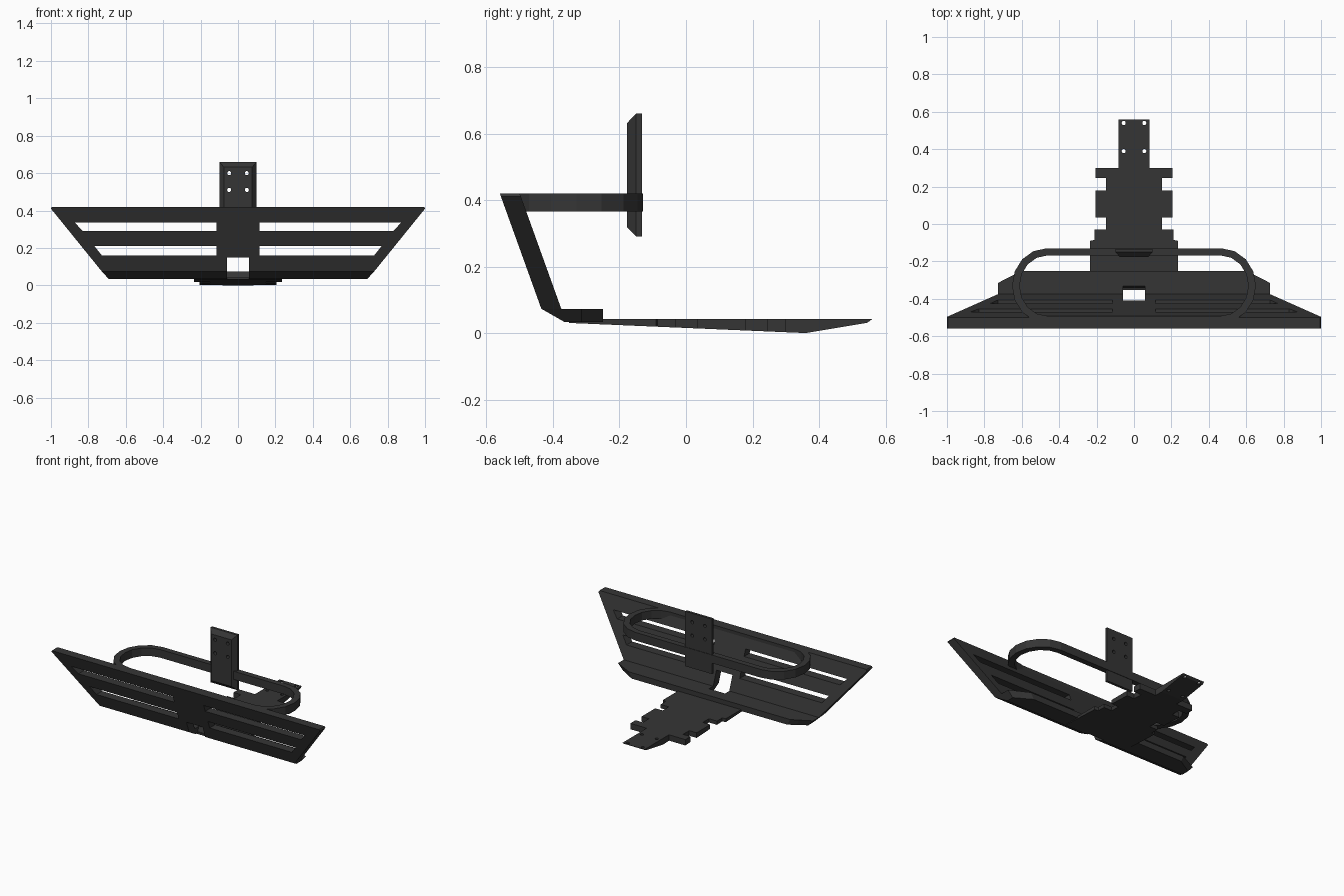
import bpy, bmesh, math

if "Cube" in bpy.data.objects:
    bpy.data.objects.remove(bpy.data.objects["Cube"])

dark = bpy.data.materials.new("charcoal")
dark.diffuse_color = (0.036, 0.036, 0.036, 1)
dark.use_nodes = True
dark.node_tree.nodes["Principled BSDF"].inputs["Base Color"].default_value = dark.diffuse_color


def loft(name, a, b):
    """Closed solid between two matching 3D outlines."""
    bm = bmesh.new()
    va, vb = [bm.verts.new(p) for p in a], [bm.verts.new(p) for p in b]
    bm.faces.new(va[::-1])
    bm.faces.new(vb)
    for i in range(len(va)):
        j = (i + 1) % len(va)
        bm.faces.new((va[i], va[j], vb[j], vb[i]))
    bmesh.ops.recalc_face_normals(bm, faces=bm.faces)
    mesh = bpy.data.meshes.new(name)
    bm.to_mesh(mesh)
    bm.free()
    ob = bpy.data.objects.new(name, mesh)
    bpy.context.collection.objects.link(ob)
    mesh.materials.append(dark)
    return ob


def prism(name, pts, axis, lo, hi):
    """Extrude a 2D outline along one axis."""
    def place(p, d):
        q = list(p)
        q.insert("xyz".index(axis), d)
        return q
    return loft(name, [place(p, lo) for p in pts], [place(p, hi) for p in pts])


def mirror(pts):
    """Complete a right-hand outline with its left half."""
    return pts + [(-p[0], *p[1:]) for p in reversed(pts)]


def boolean(ob, cutter, op="DIFFERENCE", keep=False):
    mod = ob.modifiers.new("cut", "BOOLEAN")
    mod.operation, mod.solver, mod.object = op, "EXACT", cutter
    bpy.context.view_layer.objects.active = ob
    bpy.ops.object.modifier_apply(modifier=mod.name)
    if not keep:
        bpy.data.objects.remove(cutter, do_unlink=True)


def drill(ob, points, axis, lo, hi, r=0.011):
    for u, v in points:
        ring = [(u + r * math.cos(k * math.pi / 6), v + r * math.sin(k * math.pi / 6))
                for k in range(12)]
        boolean(ob, prism("drill", ring, axis, lo, hi))


# Sloped front panel with four slots
panel = prism("front_panel", mirror([(0.727, 0.073), (1, 0.41), (0.995, 0.42)]), "y", 0, 0.06)
for s in (1, -1):
    for slot in ([(0.115, 0.29), (0.83, 0.29), (0.872, 0.335), (0.115, 0.335)],
                 [(0.115, 0.16), (0.728, 0.16), (0.768, 0.21), (0.115, 0.21)]):
        boolean(panel, prism("slot", [(s * x, z) for x, z in slot], "y", -0.1, 0.2))
for v in panel.data.vertices:
    v.co.y += -0.56 + (0.42 - v.co.z) * 0.36

# Bottom lip behind the panel
lip = loft("bottom_lip",
           mirror([(0.69, -0.365, 0.033), (0.69, -0.315, 0.033),
                   (0.63, -0.28, 0.033), (0.58, -0.25, 0.033)]),
           mirror([(0.727, -0.435, 0.073), (0.727, -0.315, 0.073),
                   (0.65, -0.275, 0.073), (0.6, -0.25, 0.073)]))

# Centre opening through panel and lip
notch = prism("notch", [(-0.6, 0.15), (-0.46, 0.15), (-0.36, 0.186), (-0.3, 0.186),
                        (-0.33, 0.074), (-0.352, 0.02), (-0.6, 0.02)], "x", -0.06, 0.06)
boolean(panel, notch, keep=True)
boolean(lip, notch)

# Notched base plate with a wedge-shaped underside
base = prism("base_plate", mirror([
    (0.235, -0.352), (0.235, -0.09), (0.21, -0.085), (0.21, -0.03), (0.15, -0.03),
    (0.15, 0.035), (0.205, 0.035), (0.205, 0.18), (0.15, 0.18), (0.15, 0.245),
    (0.205, 0.245), (0.205, 0.3), (0.083, 0.3), (0.083, 0.56)]), "z", -0.1, 0.2)
boolean(base, prism("wedge", [(-0.365, 0.031), (0.36, 0.0), (0.545, 0.031),
                              (0.56, 0.042), (-0.365, 0.042)], "x", -0.5, 0.5), "INTERSECT")
drill(base, [(s * 0.055, y) for s in (1, -1) for y in (0.39, 0.54)], "z", -0.1, 0.2)

# Rounded hoop behind the top of the panel
def stadium(w, h, r):
    """Long oval outline around the hoop centre."""
    arc = [(w - r + r * math.cos(a), -0.33 + h * math.sin(a))
           for a in [math.radians(-90 + 22.5 * k) for k in range(9)]]
    return mirror(arc)

hoop = prism("hoop", stadium(0.652, 0.2, 0.185), "z", 0.365, 0.42)
boolean(hoop, prism("hoop_hole", stadium(0.612, 0.162, 0.15), "z", 0.2, 0.6))

# Upright mounting plate with chamfered front edges
def rect(w, lo, hi, y):
    return [(-w, y, lo), (w, y, lo), (w, y, hi), (-w, y, hi)]

mount = loft("mounting_plate", rect(0.1, 0.29, 0.66, -0.133), rect(0.1, 0.29, 0.66, -0.15))
chamfer = loft("mounting_plate_front", rect(0.1, 0.29, 0.66, -0.15), rect(0.075, 0.318, 0.632, -0.177))
for part in (mount, chamfer):
    drill(part, [(s * 0.047, z) for s in (1, -1) for z in (0.51, 0.6)], "y", -0.3, 0)
